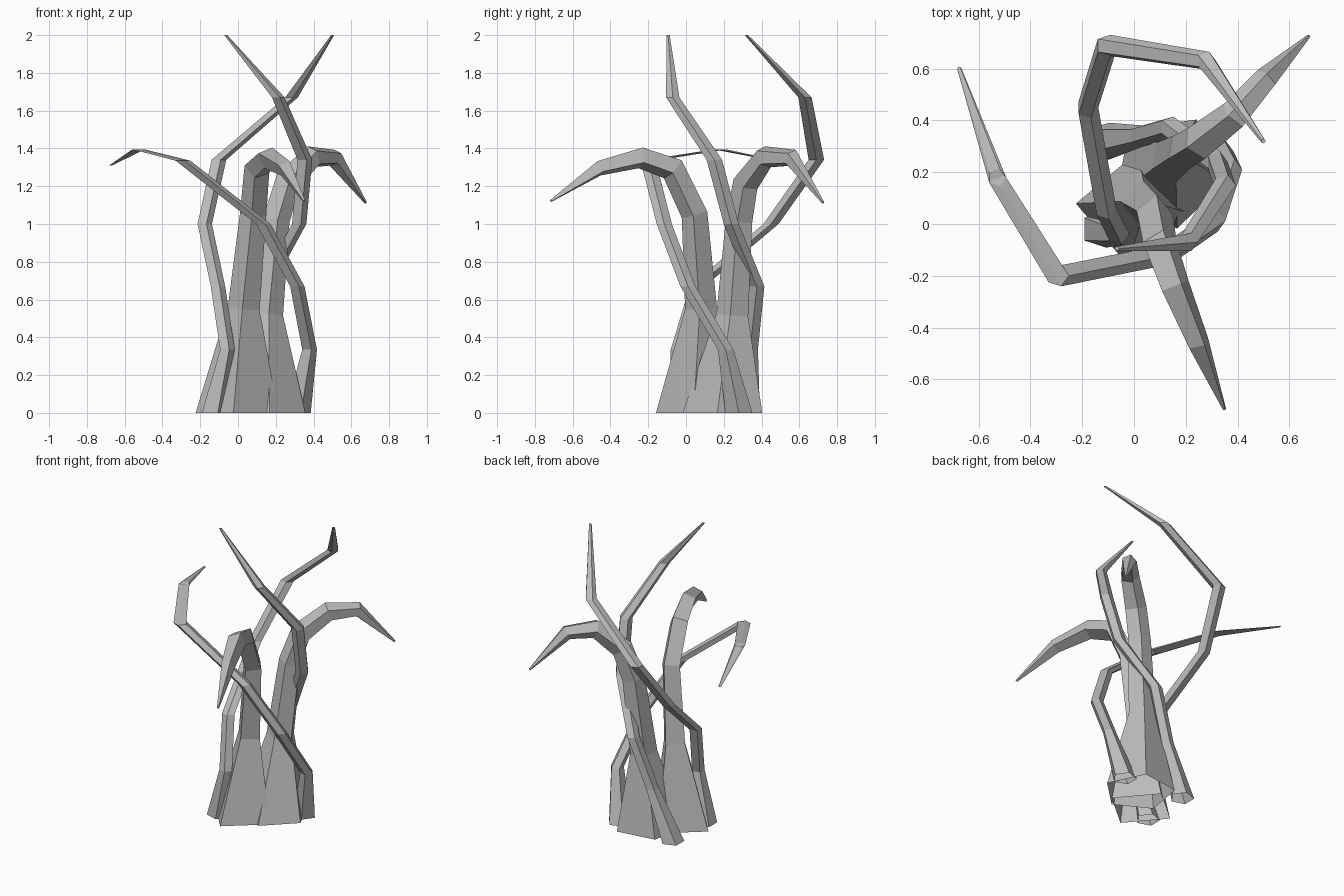
import bpy, bmesh, math
from mathutils import Vector

bark = bpy.data.materials.new("grey_bark")
bark.diffuse_color = (0.5, 0.5, 0.5, 1)


def limb(name, points, start_deg, sides, level):
    """Low-poly tapered tube through (x, y, z, radius) points, open at the ground.
    level=True keeps every cross-section horizontal, otherwise it follows the path."""
    centres = [Vector(p[:3]) for p in points]
    n = len(points)
    bm = bmesh.new()
    rings = []
    axis = Vector((0, 0, 1))
    u = Vector((1, 0, 0))
    for i in range(n):
        if i == 0 or level:
            t = Vector((0, 0, 1))
        elif i == n - 1:
            t = (centres[i] - centres[i - 1]).normalized()
        else:
            t = ((centres[i] - centres[i - 1]).normalized()
                 + (centres[i + 1] - centres[i]).normalized()).normalized()
        # carry the cross-section along without twisting
        u = axis.rotation_difference(t) @ u
        axis = t
        v = t.cross(u)
        r = points[i][3]
        ring = []
        for k in range(sides):
            a = math.radians(start_deg) + math.tau * k / sides
            ring.append(bm.verts.new(centres[i] + r * (math.cos(a) * u + math.sin(a) * v)))
        rings.append(ring)
    for a, b in zip(rings, rings[1:]):
        for k in range(sides):
            j = (k + 1) % sides
            bm.faces.new((a[k], a[j], b[j], b[k]))
    bm.faces.new(rings[-1])
    mesh = bpy.data.meshes.new(name)
    bm.to_mesh(mesh)
    bm.free()
    mesh.materials.append(bark)
    bpy.context.collection.objects.link(bpy.data.objects.new(name, mesh))


# Two thick trunks that flare at the ground and droop at the tips
limb("front_trunk", [
    (-0.005, 0.06, 0, 0.22), (0.03, 0.08, 0.55, 0.085), (0.08, 0.045, 1.05, 0.07),
    (0.10, -0.07, 1.29, 0.068), (0.16, -0.24, 1.35, 0.06),
    (0.25, -0.46, 1.295, 0.045), (0.35, -0.716, 1.122, 0.007)], -95, 4, False)
limb("back_trunk", [
    (0.135, 0.205, 0, 0.225), (0.15, 0.25, 0.52, 0.09), (0.20, 0.285, 1.02, 0.075),
    (0.26, 0.32, 1.22, 0.072), (0.39, 0.42, 1.355, 0.062),
    (0.51, 0.56, 1.35, 0.048), (0.676, 0.726, 1.113, 0.007)], -82, 5, False)

# Three thin vines winding around the trunks
limb("right_vine", [
    (0.31, 0.28, 0, 0.075), (0.375, 0.21, 0.335, 0.043), (0.31, 0.01, 0.67, 0.042),
    (0.13, -0.115, 1.00, 0.042), (-0.295, -0.20, 1.335, 0.043),
    (-0.53, 0.18, 1.395, 0.036), (-0.675, 0.60, 1.31, 0.009)], 0, 5, True)
limb("back_vine", [
    (-0.12, 0.32, 0, 0.075), (0.02, 0.34, 0.335, 0.043), (0.14, 0.375, 0.67, 0.042),
    (0.32, 0.24, 1.00, 0.042), (0.35, 0.15, 1.34, 0.043),
    (0.21, -0.07, 1.67, 0.037), (-0.066, -0.095, 2.0, 0.009)], 0, 5, True)
limb("left_vine", [
    (-0.13, -0.02, 0, 0.075), (-0.06, -0.04, 0.335, 0.043), (-0.11, 0.06, 0.67, 0.042),
    (-0.18, 0.45, 1.00, 0.042), (-0.105, 0.69, 1.34, 0.043),
    (0.28, 0.63, 1.67, 0.037), (0.50, 0.32, 2.0, 0.009)], 0, 5, True)
